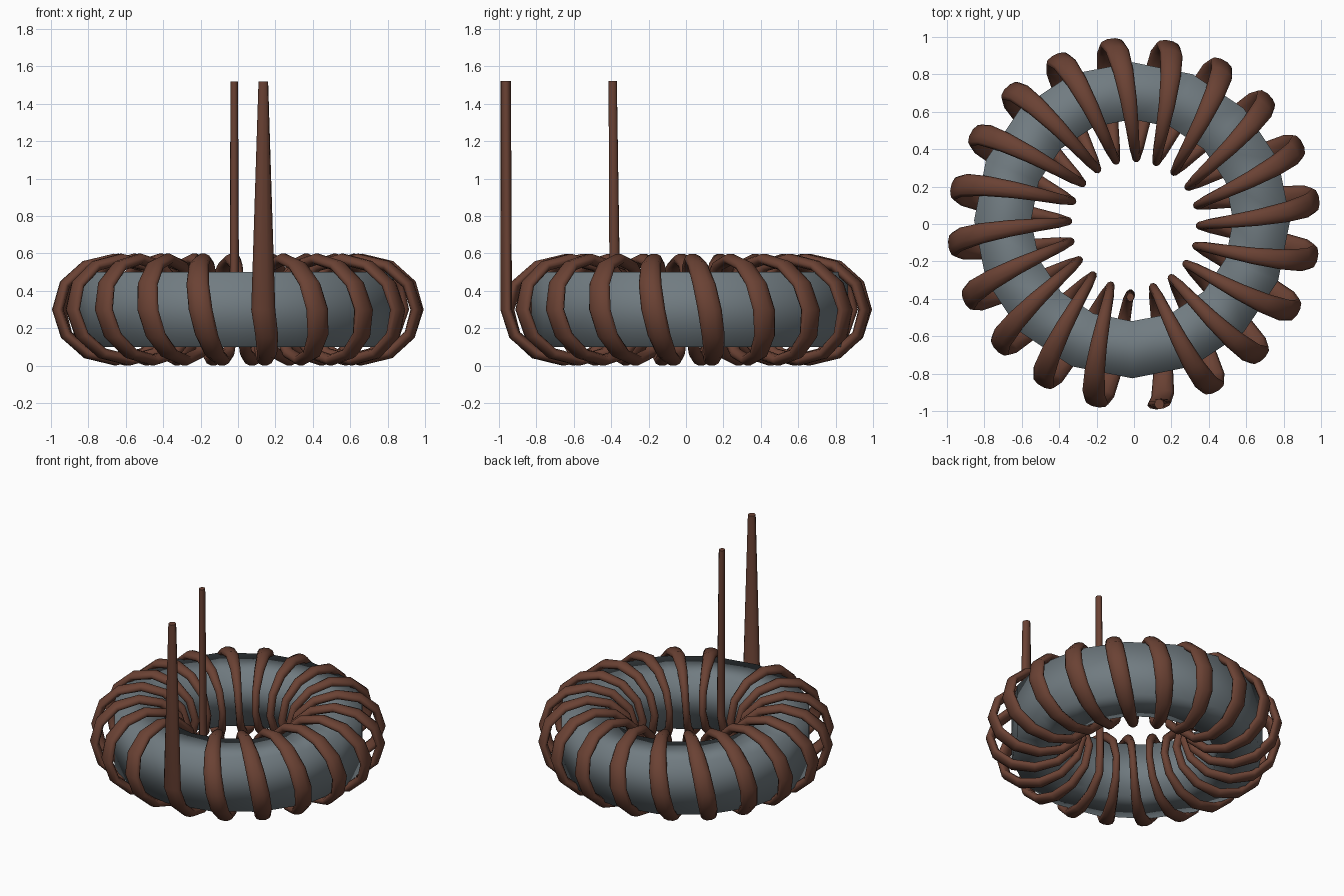
import bpy, bmesh, math
from mathutils import Vector

if "Cube" in bpy.data.objects:
    bpy.data.objects.remove(bpy.data.objects["Cube"])


def material(name, col):
    m = bpy.data.materials.new(name)
    m.diffuse_color = (*col, 1)
    m.use_nodes = True
    m.node_tree.nodes["Principled BSDF"].inputs["Base Color"].default_value = m.diffuse_color
    return m


def loft(name, rings, mat, closed):
    """Skin a list of equal-sized point rings; closed joins last to first, else caps the ends."""
    bm = bmesh.new()
    vs = [[bm.verts.new(p) for p in ring] for ring in rings]
    n = len(vs[0])
    for i in range(len(vs) if closed else len(vs) - 1):
        a, b = vs[i], vs[(i + 1) % len(vs)]
        for j in range(n):
            k = (j + 1) % n
            bm.faces.new((a[j], a[k], b[k], b[j])).smooth = True
    if not closed:
        bm.faces.new(vs[0])
        bm.faces.new(vs[-1])
    bmesh.ops.recalc_face_normals(bm, faces=bm.faces[:])
    me = bpy.data.meshes.new(name)
    bm.to_mesh(me)
    bm.free()
    me.materials.append(mat)
    ob = bpy.data.objects.new(name, me)
    bpy.context.collection.objects.link(ob)
    return ob


grey = material("core grey", (0.165, 0.2, 0.22))
copper = material("copper brown", (0.145, 0.054, 0.034))

# Ring core: 16-sided, rectangular section, softly shaded
core = []
for i in range(16):
    a = math.tau * i / 16
    core.append([(-0.01 + r * math.cos(a), 0.02 + r * math.sin(a), z)
                 for r, z in ((0.54, 0.1), (0.845, 0.1), (0.845, 0.5), (0.54, 0.5))])
loft("ring_core", core, grey, True)

# Wire: straight coil bent into a circle, so its width grows with the radius
SIDES, STEPS, PITCH, START = 10, 12, 17.9, -82
MID, RX, RZ, THICK, TOP = 0.665, 0.305, 0.27, 0.03, 1.52


def wire_ring(ang, r, z, normal, width, thick):
    a = math.radians(ang)
    out = Vector((math.cos(a), math.sin(a), 0))
    side = Vector((-math.sin(a), math.cos(a), 0))
    n = out * normal[0] + Vector((0, 0, normal[1]))
    c = out * r + Vector((0, 0, z))
    return [c + side * width * math.cos(t) + n * thick * math.sin(t)
            for t in (math.tau * j / SIDES for j in range(SIDES))]


# outer lead, tapering towards its tip
wire = [wire_ring(START, 0.972, TOP, (1, 0), 0.026, 0.028)]
# 19.5 turns: outside, underneath, inside, over the top
total = int(19.5 * STEPS)
for i in range(total + 1):
    t = math.tau * i / STEPS
    c, s = math.cos(t), -math.sin(t)
    r, z = MID + RX * c, 0.3 + RZ * s
    normal = Vector((c / RX, s / RZ)).normalized()
    if i == total:
        r = 0.38
    wire.append(wire_ring(START + PITCH * i / STEPS, r, z, normal, 0.067 * r, THICK))
# inner lead
end = START + PITCH * total / STEPS
wire.append(wire_ring(end, 0.392, TOP, (-1, 0), 0.02, 0.023))
coil = loft("wire_coil", wire, copper, False)

# flat cut ends of the wire
for f in coil.data.polygons:
    if len(f.vertices) > 4:
        f.use_smooth = False
